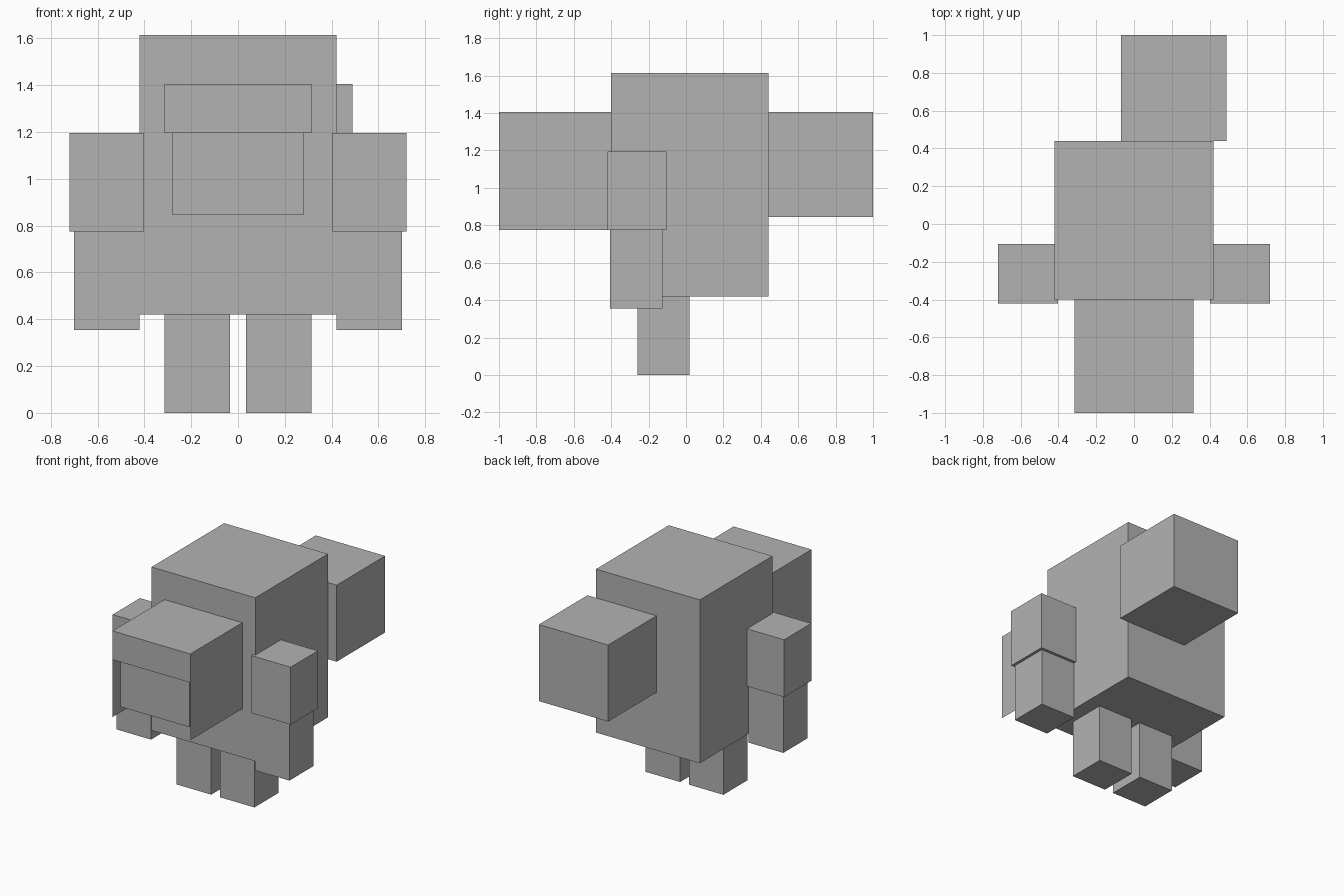
import bpy, bmesh
from mathutils import Vector

if "Cube" in bpy.data.objects:
    bpy.data.objects.remove(bpy.data.objects["Cube"])

grey = bpy.data.materials.new("plain grey")
grey.diffuse_color = (0.45, 0.45, 0.45, 1)
grey.use_nodes = True
grey.node_tree.nodes["Principled BSDF"].inputs["Base Color"].default_value = grey.diffuse_color


def box(name, x, y, z, edit=None):
    """Axis-aligned box from (min, max) pairs, with an optional bmesh edit."""
    bm = bmesh.new()
    bmesh.ops.create_cube(bm, size=1)
    for v in bm.verts:
        v.co = Vector([lo + (c + 0.5) * (hi - lo) for c, (lo, hi) in zip(v.co, (x, y, z))])
    if edit:
        edit(bm)
    mesh = bpy.data.meshes.new(name)
    bm.to_mesh(mesh)
    bm.free()
    mesh.materials.append(grey)
    obj = bpy.data.objects.new(name, mesh)
    bpy.context.collection.objects.link(obj)
    return obj


def open_hood(bm):
    """Leave a thin shell: top, two sides and a brow band above the face."""
    bmesh.ops.bisect_plane(bm, geom=bm.verts[:] + bm.edges[:] + bm.faces[:],
                           plane_co=(0, 0, 1.195), plane_no=(0, 0, 1))
    bm.normal_update()
    gone = []
    for f in bm.faces:
        lower_front = f.normal.y < -0.9 and f.calc_center_median().z < 1.195
        if lower_front or f.normal.y > 0.9 or f.normal.z < -0.9:
            gone.append(f)
    bmesh.ops.delete(bm, geom=gone, context='FACES')


# Body and the cube on its back
box("body", (-0.42, 0.42), (-0.40, 0.44), (0.42, 1.615))
box("back_block", (-0.07, 0.49), (0.44, 1.0), (0.845, 1.405))

# Head with a hood shell around it
box("head", (-0.28, 0.28), (-0.96, -0.40), (0.845, 1.395))
box("hood", (-0.315, 0.315), (-1.0, -0.39), (0.775, 1.405), open_hood)

# Arms, sleeves and legs on both sides
for side, s in (("left", -1), ("right", 1)):
    def span(a, b):
        return tuple(sorted((s * a, s * b)))
    box(side + "_arm", span(0.42, 0.70), (-0.405, -0.125), (0.355, 1.16))
    box(side + "_sleeve", span(0.402, 0.72), (-0.42, -0.105), (0.775, 1.195))
    box(side + "_leg", span(0.035, 0.315), (-0.26, 0.018), (0.0, 0.42))
